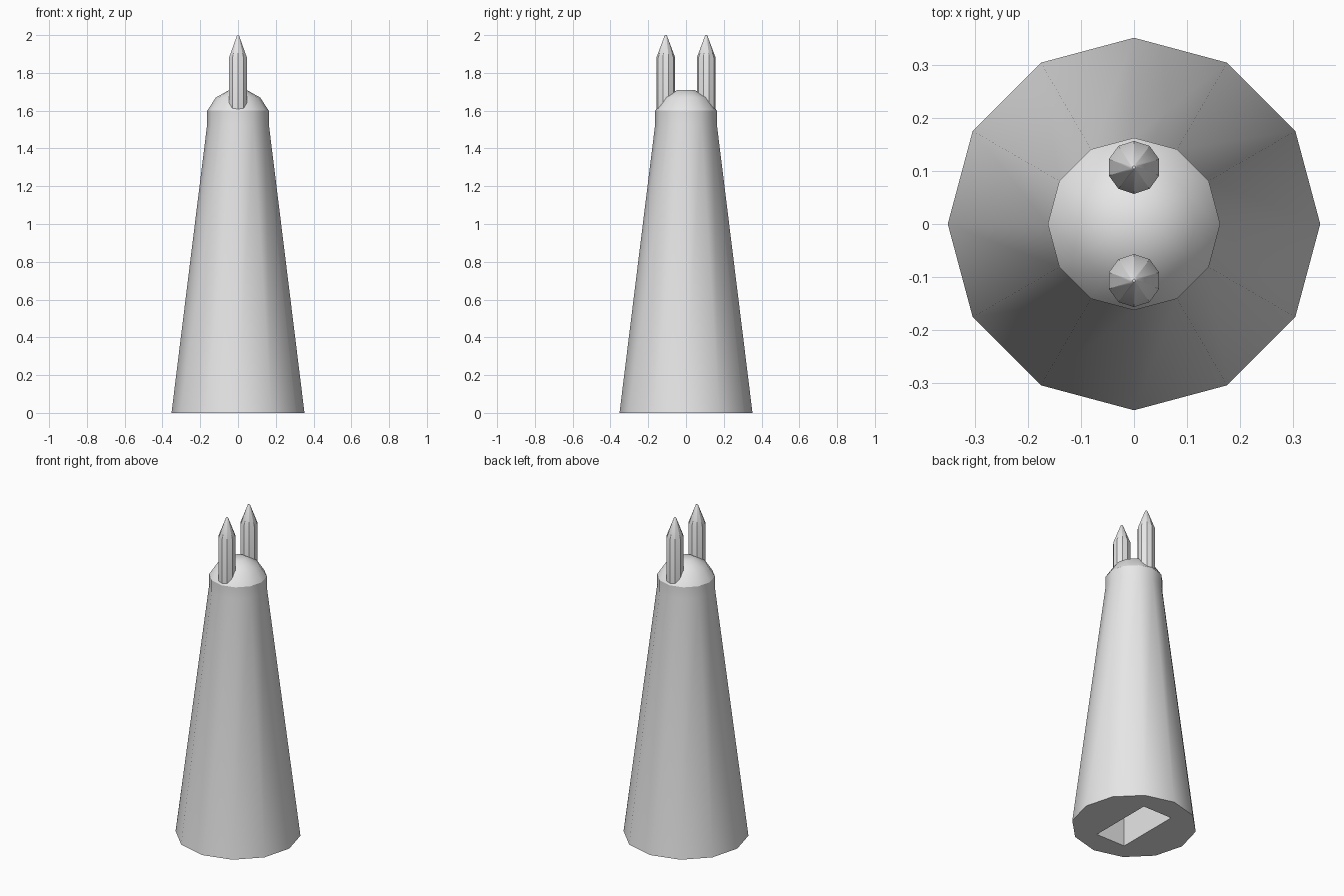
import bpy, bmesh, math

cube = bpy.data.objects.get("Cube")
if cube:
    bpy.data.objects.remove(cube, do_unlink=True)

grey = bpy.data.materials.new("light_grey")
grey.use_nodes = True
colour = (0.8, 0.8, 0.8, 1)
grey.diffuse_color = colour
grey.node_tree.nodes["Principled BSDF"].inputs["Base Color"].default_value = colour


def lathe(name, profile, sides, y=0.0, start=0.0):
    """Closed turned solid from (radius, height) pairs."""
    bm = bmesh.new()
    rings = []
    for r, z in profile:
        angles = [start + math.tau * i / sides for i in range(sides)]
        rings.append([bm.verts.new((r * math.cos(a), y + r * math.sin(a), z)) for a in angles])
    for low, high in zip(rings, rings[1:]):
        for i in range(sides):
            j = (i + 1) % sides
            bm.faces.new((low[i], low[j], high[j], high[i]))
    bm.faces.new(rings[0][::-1])
    bm.faces.new(rings[-1])
    mesh = bpy.data.meshes.new(name)
    bm.to_mesh(mesh)
    bm.free()
    mesh.materials.append(grey)
    obj = bpy.data.objects.new(name, mesh)
    bpy.context.collection.objects.link(obj)
    return obj


def activate(obj):
    bpy.ops.object.select_all(action="DESELECT")
    obj.select_set(True)
    bpy.context.view_layer.objects.active = obj


# Tapered body with a short collar and faceted dome
body = lathe("tapered_body",
             [(0.352, 0), (0.163, 1.53), (0.163, 1.6), (0.117, 1.67), (0.045, 1.71)], 12)

# Rectangular socket in the underside
bpy.ops.mesh.primitive_cube_add(size=1, location=(0, 0, 0))
cutter = bpy.context.object
cutter.name = "socket_cutter"
cutter.scale = (0.2, 0.41, 1.2)
cutter.hide_render = True
cutter.data.materials.append(grey)
cut = body.modifiers.new("socket", "BOOLEAN")
cut.operation = "DIFFERENCE"
cut.solver = "EXACT"
cut.object = cutter
activate(body)
bpy.ops.object.modifier_apply(modifier=cut.name)
bpy.data.objects.remove(cutter, do_unlink=True)

# Front and back pointed pins
pin_profile = [(0.05, 1.59), (0.05, 1.88), (0.007, 1.995), (0.003, 2.0)]
pins = [lathe(name, pin_profile, 10, y, math.pi / 2)
        for name, y in (("front_pin", -0.107), ("back_pin", 0.107))]

for part in [body] + pins:
    activate(part)
    bpy.ops.object.shade_smooth_by_angle(angle=math.radians(30.2))
